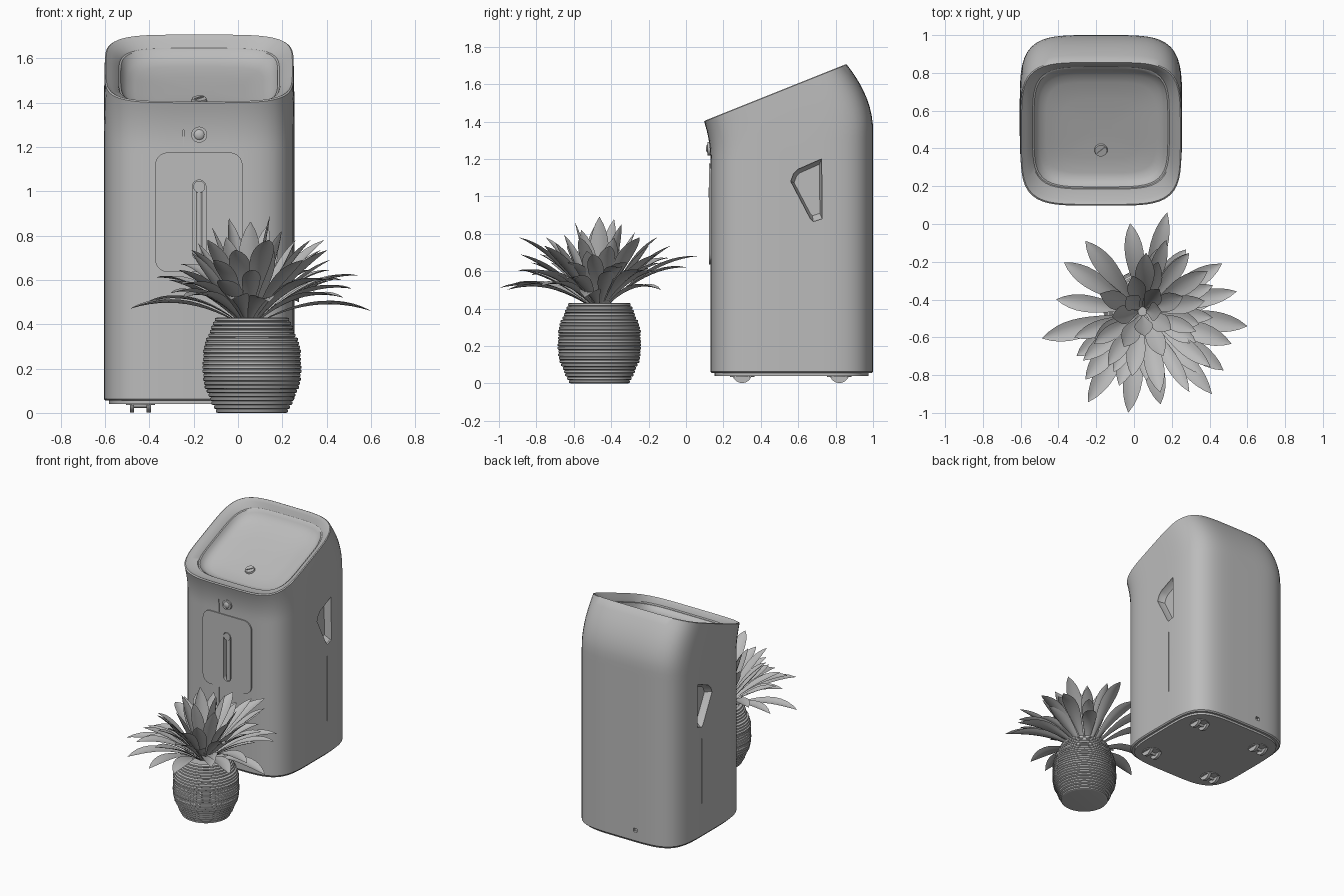
import bpy, bmesh, math, random
from mathutils import Vector, Matrix

random.seed(4)
if "Cube" in bpy.data.objects:
    bpy.data.objects.remove(bpy.data.objects["Cube"])

grey = bpy.data.materials.new("plain grey")
grey.use_nodes = True
grey.diffuse_color = (0.5, 0.5, 0.5, 1)
grey.node_tree.nodes["Principled BSDF"].inputs["Base Color"].default_value = (0.5, 0.5, 0.5, 1)
CX = -0.175  # middle of the cabinet


def finish(name, bm, smooth=True, closed=True):
    if closed:
        bmesh.ops.recalc_face_normals(bm, faces=bm.faces)
    mesh = bpy.data.meshes.new(name)
    bm.to_mesh(mesh)
    bm.free()
    ob = bpy.data.objects.new(name, mesh)
    bpy.context.collection.objects.link(ob)
    mesh.materials.append(grey)
    if smooth:
        smooth_shade(ob)
    return ob


def smooth_shade(ob):
    bpy.ops.object.select_all(action='DESELECT')
    ob.select_set(True)
    bpy.context.view_layer.objects.active = ob
    bpy.ops.object.shade_smooth_by_angle(angle=math.radians(35))


def loft(bm, rings):
    """Skin a list of equal closed rings and cap both ends."""
    rows = [[bm.verts.new(p) for p in ring] for ring in rings]
    n = len(rows[0])
    for a, b in zip(rows, rows[1:]):
        for i in range(n):
            j = (i + 1) % n
            bm.faces.new((a[i], a[j], b[j], b[i]))
    bm.faces.new(rows[0][::-1])
    bm.faces.new(rows[-1])


def squircle(half, front, back, height, n=4.5, count=96):
    """Soft square outline; height is a function of y."""
    pts = []
    for i in range(count):
        a = math.tau * i / count
        c, s = math.cos(a), math.sin(a)
        r = (abs(c) ** n + abs(s) ** n) ** (-1 / n)
        y = (front + back) / 2 + r * s * (back - front) / 2
        pts.append((CX + r * c * half, y, height(y)))
    return pts


def prism(bm, outline, matrix, depth):
    """Extrude a 2D outline along the local z of a matrix."""
    loft(bm, [[matrix @ Vector((u, v, w)) for u, v in outline] for w in (0, depth)])


def rounded(w, h, r, steps=8):
    pts = []
    for k, (sx, sy) in enumerate(((1, 1), (-1, 1), (-1, -1), (1, -1))):
        for i in range(steps + 1):
            a = math.pi / 2 * (k + i / steps)
            pts.append((sx * (w / 2 - r) + r * math.cos(a), sy * (h / 2 - r) + r * math.sin(a)))
    return pts


def box(bm, center, size):
    bmesh.ops.create_cube(bm, size=1, matrix=Matrix.Translation(center) @ Matrix.Diagonal((*size, 1)))


def cylinder(bm, center, r, depth, axis='Z', r2=None, segs=32):
    rot = {'X': Matrix.Rotation(math.pi / 2, 4, 'Y'), 'Y': Matrix.Rotation(math.pi / 2, 4, 'X'), 'Z': Matrix()}[axis]
    bmesh.ops.create_cone(bm, cap_ends=True, segments=segs, radius1=r, radius2=r if r2 is None else r2,
                          depth=depth, matrix=Matrix.Translation(center) @ rot)


def cut(target, cutter):
    mod = target.modifiers.new("cut", 'BOOLEAN')
    mod.operation, mod.solver, mod.object = 'DIFFERENCE', 'EXACT', cutter
    bpy.context.view_layer.objects.active = target
    bpy.ops.object.modifier_apply(modifier=mod.name)


def front_at(x, y, z):
    """Frame whose local z points into the cabinet front."""
    return Matrix.Translation((x, y, z)) @ Matrix.Rotation(-math.pi / 2, 4, 'X') @ Matrix.Diagonal((1, -1, 1, 1))


# Cabinet shell with slanted top and sunken basin
def slope(y):
    return 1.4 + 0.4 * (y - 0.1)


rings = [squircle(h, f, b, lambda y, z=z: z) for h, f, b, z in
         ((0.422, 0.138, 0.992, 0.055), (0.43, 0.13, 1.0, 0.063), (0.43, 0.13, 1.0, 0.99))]
for k in range(15):
    t = 0.1 + 0.9 * k / 14
    f = max(0, 2 * t - 1) ** 2
    front, back = 0.13 - 0.033 * f, 1.0 - 0.14 * f

    def height(y, t=t, front=front, back=back):
        rim_y = 0.097 + (y - front) / (back - front) * 0.763
        return 1.0 + t * (slope(rim_y) - 1.0)
    rings.append(squircle(0.43 - 0.004 * f, front, back, height))
for h, f, b, d in ((0.42, 0.104, 0.855, -0.004), (0.412, 0.112, 0.848, 0.002), (0.398, 0.128, 0.842, 0.014),
                   (0.367, 0.185, 0.834, 0.037), (0.362, 0.19, 0.83, 0.047), (0.354, 0.197, 0.823, 0.049),
                   (0.345, 0.21, 0.815, 0.066), (0.325, 0.235, 0.79, 0.088), (0.29, 0.27, 0.75, 0.1),
                   (0.2, 0.35, 0.66, 0.108), (0.06, 0.47, 0.54, 0.11)):
    rings.append(squircle(h, f, b, lambda y, d=d: slope(y) - d))
bm = bmesh.new()
loft(bm, rings)
cabinet = finish("cabinet", bm, smooth=False)

# Front panel, standing slightly proud
bm = bmesh.new()
prism(bm, rounded(0.395, 0.54, 0.06), front_at(-0.177, 0.123, 0.905), 0.03)
panel = finish("front_panel", bm, smooth=False)

# Cutters: side grips, dispenser slot, seams and rear port
grip = ((0.56, 1.08), (0.575, 1.12), (0.6, 1.145), (0.725, 1.2), (0.728, 0.88), (0.68, 0.865), (0.665, 0.88))
bm = bmesh.new()
for side in (-1, 1):
    x = CX + side * 0.43
    loft(bm, [[(x + side * dx, 0.66 + s * (y - 0.66), 1.04 + s * (z - 1.04)) for y, z in grip]
              for dx, s in ((0.02, 1), (-0.012, 1), (-0.05, 0.82))])
    box(bm, (x, 0.68, 0.54), (0.01, 0.005, 0.48))
prism(bm, rounded(0.06, 0.36, 0.029), front_at(CX, 0.09, 0.87), 0.075)
for z, length in ((0.35, 0.55), (1.275, 0.19)):
    box(bm, (-0.245, 0.13, z), (0.004, 0.01, length))
box(bm, (-0.285, 1.0, 0.14), (0.032, 0.04, 0.026))
cutter = finish("cutters", bm, smooth=False)
cutter.hide_render = True
cutter.hide_set(True)
for ob in (cabinet, panel):
    cut(ob, cutter)
    smooth_shade(ob)
bpy.data.objects.remove(cutter)

# Dispenser rod, knob and round button
bm = bmesh.new()
cylinder(bm, (CX, 0.14, 0.86), 0.014, 0.33)
cylinder(bm, (CX, 0.135, 1.02), 0.027, 0.03, 'Y')
finish("dispenser_rod", bm)
bm = bmesh.new()
cylinder(bm, (CX, 0.125, 1.255), 0.036, 0.02, 'Y')
bmesh.ops.create_uvsphere(bm, u_segments=24, v_segments=12, radius=0.026,
                          matrix=Matrix.Translation((CX, 0.122, 1.255)) @ Matrix.Diagonal((1, 0.6, 1, 1)))
finish("front_button", bm)

# Basin drain with a slot bar
bm = bmesh.new()
cylinder(bm, (0, 0, 0), 0.036, 0.016, r2=0.032)
bmesh.ops.create_cube(bm, size=1, matrix=Matrix.Translation((0, 0, 0.01)) @ Matrix.Rotation(0.7, 4, 'Z')
                      @ Matrix.Diagonal((0.05, 0.008, 0.008, 1)))
bm.transform(Matrix.Translation((CX, 0.39, slope(0.39) - 0.104)) @ Matrix.Rotation(math.atan(0.4), 4, 'X'))
finish("drain", bm)

# Base plate and twin-wheel casters
bm = bmesh.new()
loft(bm, [squircle(0.407, 0.153, 0.977, lambda y, z=z: z) for z in (0.04, 0.06)])
finish("base_plate", bm)
for fx in (-0.265, 0.265):
    for y in (0.3, 0.82):
        bm = bmesh.new()
        x = CX + fx
        cylinder(bm, (x, y, 0.038), 0.065, 0.006)
        cylinder(bm, (x, y, 0.035), 0.012, 0.09, 'X')
        for dx in (-0.038, 0.038):
            cylinder(bm, (x + dx, y, 0.055), 0.053, 0.02, 'X')
        finish("caster", bm)

# Ribbed pot, turned from a stack of uneven bands
POT = Vector((0.063, -0.463, 0))
profile = [(0.15, 0.0)]
bands = 24
for i in range(bands):
    z0, z1 = 0.43 * i / bands, 0.43 * (i + 1) / bands
    r = 0.158 + 0.066 * math.sin(math.pi * (i + 0.5) / bands) ** 0.85 + random.uniform(-0.003, 0.004)
    profile += [(r - 0.005, z0 + 0.001), (r, z0 + 0.004), (r, z1 - 0.004), (r - 0.005, z1 - 0.001)]
profile += [(0.145, 0.43), (0.14, 0.4)]
bm = bmesh.new()
loft(bm, [[POT + Vector((r * math.cos(math.tau * i / 64), r * math.sin(math.tau * i / 64), z)) for i in range(64)]
          for r, z in profile])
finish("pot", bm)


# Arching pointed leaves with a shallow crease
def leaf(bm, angle, reach, tip_z, width, lift):
    a = math.radians(angle)
    out, side = Vector((math.cos(a), math.sin(a), 0)), Vector((-math.sin(a), math.cos(a), 0))
    root = Vector((0.045, -0.463, 0.39)) + out * 0.02
    tip = Vector((0.045, -0.463, tip_z)) + out * reach
    mid = (root + tip) / 2 + Vector((0, 0, lift))
    rows, steps = [], 12
    for i in range(steps + 1):
        t = i / steps
        p = root * (1 - t) ** 2 + mid * 2 * t * (1 - t) + tip * t * t
        w = width / 2 * max(0.02, 0.13 * (1 - t) + math.sin(math.pi * t ** 1.7) ** 0.85)
        up = (((mid - root) * (1 - t) + (tip - mid) * t).normalized()).cross(side)
        up = up if up.z > 0 else -up
        rows.append([bm.verts.new(p + side * w * k + up * w * 0.3 * k * k) for k in (-1, -0.5, 0, 0.5, 1)])
    for r, s in zip(rows, rows[1:]):
        for k in range(4):
            bm.faces.new((r[k], r[k + 1], s[k + 1], s[k]))


outer = ((195, 0.55, 0.47), (172, 0.46, 0.5), (148, 0.49, 0.61), (129, 0.48, 0.67), (98, 0.47, 0.62),
         (76, 0.54, 0.68), (31, 0.49, 0.6), (12, 0.51, 0.62), (-8, 0.56, 0.46), (-20, 0.5, 0.56), (-36, 0.53, 0.52),
         (-50, 0.57, 0.6), (-79, 0.5, 0.5), (-98, 0.54, 0.51), (-121, 0.56, 0.52), (-130, 0.47, 0.58), (-146, 0.42, 0.54),
         (55, 0.4, 0.5))
bm = bmesh.new()
for angle, reach, z in outer:
    leaf(bm, angle, reach, z, random.uniform(0.085, 0.105), 0.12)
for i in range(24):
    leaf(bm, -160 + 250 * i / 23 + random.uniform(-5, 5), random.uniform(0.3, 0.5), 0.6 + 0.045 * (i * 3 % 5),
         random.uniform(0.075, 0.1), random.uniform(0.05, 0.1))
for i in range(14):
    leaf(bm, i * 137.5, 0.1 + 0.016 * i, 0.89 - 0.014 * i, 0.095, 0.0)
finish("leaves", bm, closed=False)
